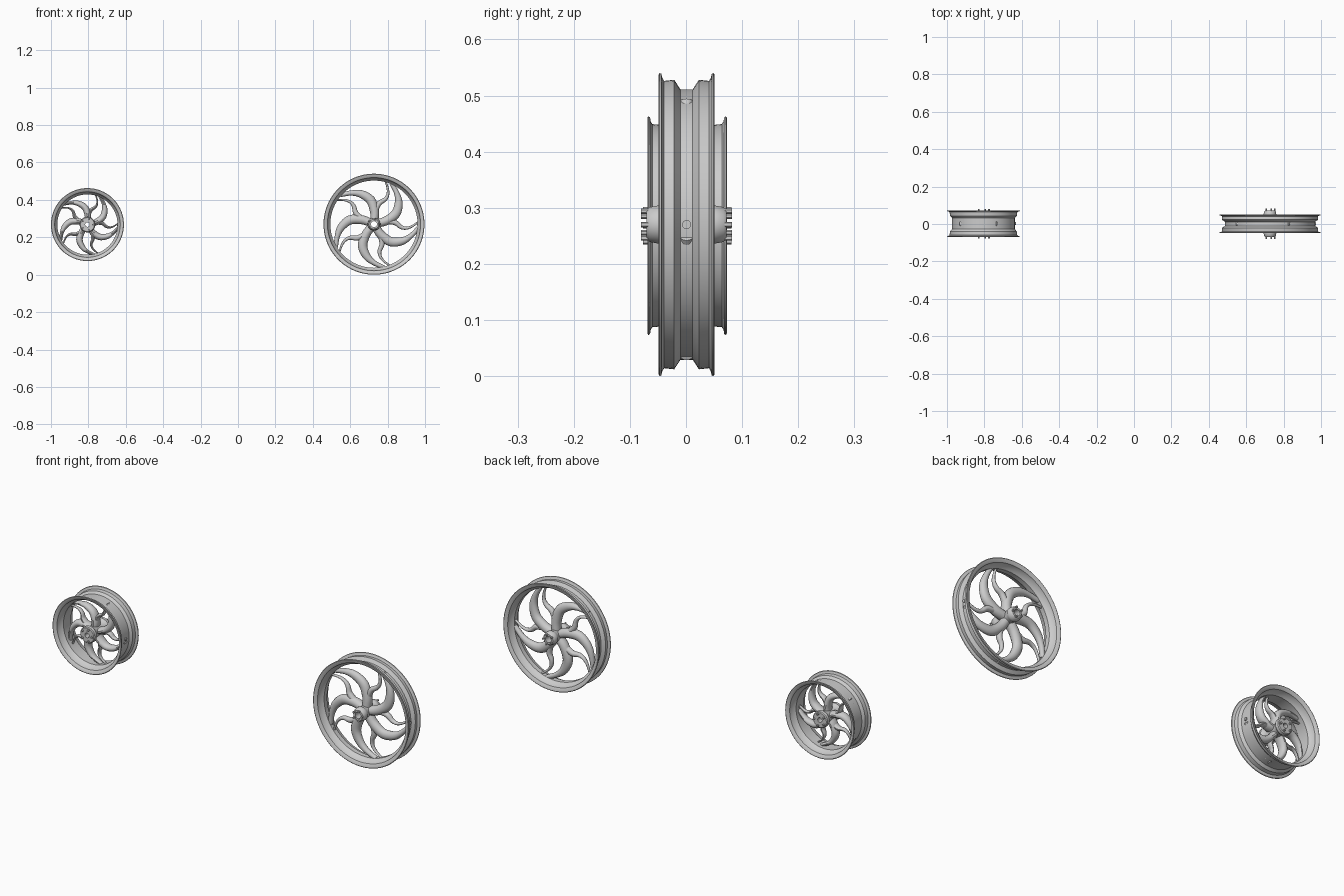
import bpy, bmesh
from math import sin, cos, pi, radians
from mathutils import Vector, Matrix

cube = bpy.data.objects.get("Cube")
if cube:
    bpy.data.objects.remove(cube, do_unlink=True)

metal = bpy.data.materials.new("light grey metal")
metal.use_nodes = True
GREY = (0.6, 0.6, 0.6, 1)
metal.diffuse_color = GREY
metal.node_tree.nodes["Principled BSDF"].inputs["Base Color"].default_value = GREY


def finish(bm, name, origin):
    bmesh.ops.recalc_face_normals(bm, faces=bm.faces)
    mesh = bpy.data.meshes.new(name)
    bm.to_mesh(mesh)
    bm.free()
    obj = bpy.data.objects.new(name, mesh)
    obj.location = origin
    mesh.materials.append(metal)
    bpy.context.collection.objects.link(obj)
    bpy.ops.object.select_all(action='DESELECT')
    obj.select_set(True)
    bpy.context.view_layer.objects.active = obj
    bpy.ops.object.shade_smooth_by_angle(angle=radians(35))


def bridge(bm, rings, closed):
    pairs = list(zip(rings, rings[1:]))
    if closed:
        pairs.append((rings[-1], rings[0]))
    for a, b in pairs:
        n = len(a)
        for i in range(n):
            j = (i + 1) % n
            bm.faces.new((a[i], a[j], b[j], b[i]))


def lathe(name, profile, origin, segments=96):
    """Spin a closed (radius, y) profile around the axle."""
    bm = bmesh.new()
    rings = [[bm.verts.new((r * cos(2 * pi * i / segments), y, r * sin(2 * pi * i / segments)))
              for i in range(segments)] for r, y in profile]
    bridge(bm, rings, True)
    finish(bm, name, origin)


def mirrored(half):
    return half + [(r, -y) for r, y in reversed(half)]


def curve_point(pts, t):
    """Catmull-Rom sample through the points."""
    p = [2 * pts[0] - pts[1]] + pts + [2 * pts[-1] - pts[-2]]
    f = min(t * (len(pts) - 1), len(pts) - 1.0001)
    k = int(f)
    u = f - k
    a, b, c, d = p[k:k + 4]
    return 0.5 * (2 * b + (c - a) * u + (2 * a - 5 * b + 4 * c - d) * u * u
                  + (3 * b - a - 3 * c + d) * u ** 3)


def blade(bm, path, scale, turn, depth, steps=20, sides=14):
    """Tapered oval arm; path rows are (angle, radius, half width, half depth)."""
    pts = [Vector((scale * r * cos(radians(a) + turn), scale * r * sin(radians(a) + turn),
                   scale * w, depth * d)) for a, r, w, d in path]
    pts = [p.to_4d() if len(p) < 4 else p for p in pts]
    rings = []
    for s in range(steps + 1):
        t = s / steps
        p = curve_point(pts, t)
        tan = (curve_point(pts, min(t + .01, 1)) - curve_point(pts, max(t - .01, 0))).to_2d().normalized()
        rings.append([bm.verts.new((p.x - tan.y * p.z * cos(q), p.w * sin(q), p.y + tan.x * p.z * cos(q)))
                      for q in (2 * pi * i / sides for i in range(sides))])
    bridge(bm, rings, False)
    bm.faces.new(rings[0])
    bm.faces.new(rings[-1])


MAIN = [(84, .02, .022, .026), (88, .07, .024, .024), (98, .13, .025, .021),
        (113, .175, .021, .018), (126, .206, .014, .015), (139, .238, .011, .012)]
BARB = [(86, .07, .016, .018), (76, .115, .014, .015), (66, .145, .011, .012),
        (65, .175, .008, .01), (69, .205, .006, .008), (75, .238, .005, .006)]


def spokes(name, origin, scale, depth, phase=0):
    bm = bmesh.new()
    for i in range(5):
        turn = radians(phase) + i * 2 * pi / 5
        blade(bm, MAIN, scale, turn, depth)
        blade(bm, BARB, scale, turn, depth)
    finish(bm, name, origin)


def bolts(name, origin, circle, y, size, count):
    bm = bmesh.new()
    for side in (-1, 1):
        for i in range(count):
            a = 2 * pi * i / count
            m = Matrix.Translation((circle * cos(a), side * y, circle * sin(a))) @ Matrix.Rotation(pi / 2, 4, 'X')
            bmesh.ops.create_cone(bm, cap_ends=True, segments=6, radius1=size, radius2=size,
                                  depth=.014, matrix=m)
    finish(bm, name, origin)


def valve(name, origin, radius):
    bm = bmesh.new()
    m = Matrix.Translation((radius, 0, 0)) @ Matrix.Rotation(pi / 2, 4, 'Y')
    bmesh.ops.create_cone(bm, cap_ends=True, segments=16, radius1=.008, radius2=.008, depth=.016, matrix=m)
    finish(bm, name, origin)


# Large narrow wheel
large = (.727, .001, .27)
lathe("large_rim", mirrored([
    (.241, .011), (.258, .022), (.256, .04), (.261, .043), (.269, .045), (.27, .048),
    (.267, .05), (.258, .048), (.249, .043), (.245, .024), (.233, .012)]), large)
spokes("large_spokes", large, 1, 1)
lathe("large_hub", mirrored([
    (.016, .06), (.016, .071), (.026, .071), (.031, .066), (.034, .05), (.034, .042),
    (.03, .036), (.03, .02)]), large, 48)
bolts("large_hub_bolts", large, .025, .074, .005, 5)
valve("large_valve", large, .238)

# Small wide wheel
small = (-.805, .002, .268)
lathe("small_rim", mirrored([
    (.168, .03), (.179, .042), (.181, .062), (.186, .065), (.193, .066), (.195, .069),
    (.192, .071), (.184, .069), (.175, .062), (.171, .042), (.161, .03)]), small)
spokes("small_spokes", small, .7, 1.1)
lathe("small_hub", mirrored([
    (.012, .058), (.012, .069), (.037, .069), (.041, .065), (.042, .05), (.036, .044),
    (.03, .03)]), small, 48)
bolts("small_hub_bolts", small, .03, .072, .005, 5)
valve("small_valve", small, .165)
